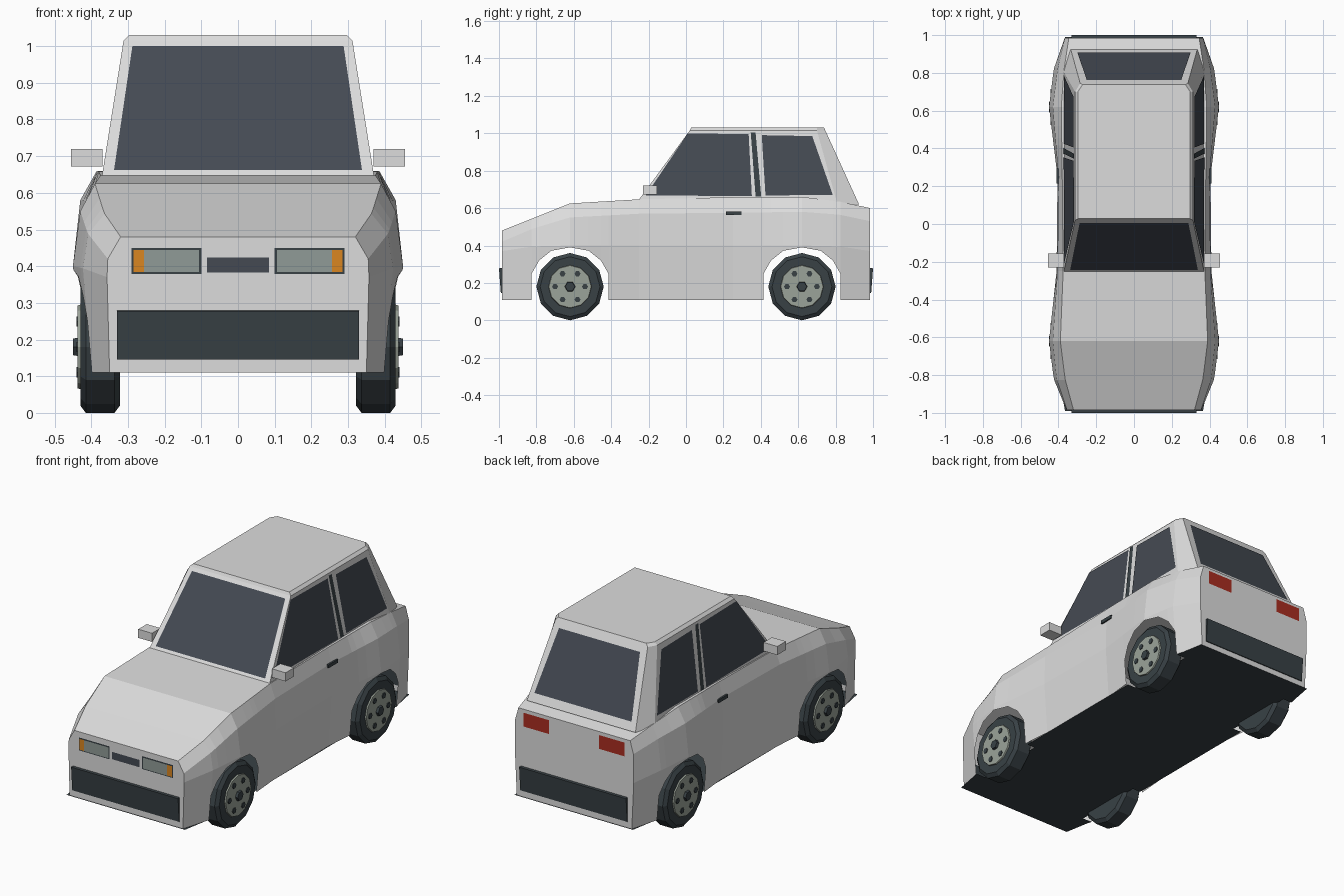
import bpy, bmesh, math
from mathutils import Vector

cube = bpy.data.objects.get("Cube")
if cube:
    bpy.data.objects.remove(cube, do_unlink=True)


def material(name, r, g, b):
    m = bpy.data.materials.new(name)
    m.use_nodes = True
    m.diffuse_color = (r, g, b, 1)
    m.node_tree.nodes["Principled BSDF"].inputs["Base Color"].default_value = (r, g, b, 1)
    return m


PAINT = material("pale_grey_paint", .72, .72, .72)
GLASS = material("dark_glass", .058, .068, .086)
RUBBER = material("black_rubber", .04, .053, .06)
METAL = material("wheel_grey", .33, .37, .32)
LAMP = material("lamp_glass", .28, .33, .31)
AMBER = material("amber", .7, .24, .015)
RED = material("tail_red", .4, .027, .015)


def finish(name, bm, mat, recalc=True):
    """Turn a +x half into an object mirrored across the centre line."""
    if recalc:
        bmesh.ops.remove_doubles(bm, verts=bm.verts[:], dist=1e-5)
        bmesh.ops.recalc_face_normals(bm, faces=bm.faces[:])
    mesh = bpy.data.meshes.new(name)
    bm.to_mesh(mesh)
    bm.free()
    mesh.materials.append(mat)
    ob = bpy.data.objects.new(name, mesh)
    bpy.context.collection.objects.link(ob)
    ob.modifiers.new("mirror", 'MIRROR')
    return ob


def grid(bm, rows, closed=False):
    """Skin neighbouring rows of points with quads."""
    vs = [[bm.verts.new(p) for p in row] for row in rows]
    n = len(rows[0])
    for a, b in zip(vs, vs[1:]):
        for i in range(n if closed else n - 1):
            j = (i + 1) % n
            quad = [a[i], a[j], b[j], b[i]]
            if sum((q.co - a[i].co).length for q in (a[j], b[j], b[i])) and \
                    (a[i].co - b[i].co).length + (a[j].co - b[j].co).length > 1e-4 and \
                    abs(a[-1].co.y - b[-1].co.y) + abs(a[-1].co.x - b[-1].co.x) \
                    + abs(a[-1].co.z - b[-1].co.z) > 1e-5:
                bm.faces.new(quad)
    return vs


def box(name, x, y, z, mat):
    bm = bmesh.new()
    rows = [[(px, py, pz) for px, py in
             ((x[0], y[0]), (x[1], y[0]), (x[1], y[1]), (x[0], y[1]))] for pz in z]
    vs = grid(bm, rows, True)
    for ring in vs:
        bm.faces.new(ring)
    return finish(name, bm, mat)


def lathe(name, profile, sides, y, z, mat):
    """Revolve (x, radius) points about an axle along x."""
    bm = bmesh.new()
    turn = [2 * math.pi * i / sides for i in range(sides)]
    vs = grid(bm, [[(x, y + r * math.cos(t), z + r * math.sin(t)) for t in turn]
                   for x, r in profile], True)
    bm.faces.new(vs[0])
    bm.faces.new(vs[-1])
    return finish(name, bm, mat)


def plate(name, pts, facing, mat):
    """One thin flat panel laid just over a surface."""
    bm = bmesh.new()
    f = bm.faces.new([bm.verts.new(p) for p in pts])
    f.normal_update()
    if f.normal.dot(Vector(facing)) < 0:
        f.normal_flip()
    return finish(name, bm, mat, False)


def lerp(a, b, t):
    return a + (b - a) * t


# Body shell: y, sill x, mid x, mid z, shoulder x, shoulder z, top x, top z
STATIONS = [
    (-.985, .35, .357, .37, .355, .42, .32, .48),
    (-.82, .40, .425, .395, .41, .49, .365, .545),
    (-.62, .42, .45, .40, .43, .55, .39, .625),
    (-.25, .39, .41, .40, .405, .57, .375, .647),
    (.25, .385, .405, .40, .40, .575, .38, .658),
    (.62, .42, .45, .40, .43, .58, .385, .66),
    (.82, .40, .425, .395, .405, .565, .37, .635),
    (.985, .355, .367, .37, .365, .53, .345, .60),
]
SILL = .11
AXLES = (-.62, .62)
ARCH = [(.205, SILL), (.205, .25), (.165, .32), (.10, .372), (0, .39)]


def column(y, low):
    for a, b in zip(STATIONS, STATIONS[1:]):
        if y <= b[0]:
            break
    t = (y - a[0]) / (b[0] - a[0])
    _, sx, mx, mz, hx, hz, tx, tz = [lerp(p, q, t) for p, q in zip(a, b)]
    bx = lerp(sx, mx, (low - SILL) / (mz - SILL))
    return [(bx, y, low), (mx, y, mz), (hx, y, hz), (tx, y, tz), (0, y, tz)]


cuts = [(-.985, SILL), (-.25, SILL), (.25, SILL), (.985, SILL)]
for ay in AXLES:
    cuts += [(ay - d, z) for d, z in ARCH] + [(ay + d, z) for d, z in ARCH[-2::-1]]
front, rear = cuts[0], cuts[3]
first = [c for c in cuts[4:] if c[0] < 0]
second = [c for c in cuts[4:] if c[0] > 0]
cols = [column(*c) for c in [front] + first + cuts[1:3] + second + [rear]]
bm = bmesh.new()
vs = grid(bm, cols)
for end in (vs[0], vs[-1]):
    bm.faces.new(end + [bm.verts.new((0, end[0].co.y, SILL))])
finish("body_shell", bm, PAINT)

# Floor pan, narrower beside the wheels
edge = [(.365, -.99), (.395, -.825), (.34, -.825), (.34, -.415), (.39, -.415)]
rim = edge + [(x, -y) for x, y in reversed(edge)]
plate("floor_pan", [(0, -.99, SILL)] + [(x, y, SILL) for x, y in rim] + [(0, .99, SILL)],
      (0, 0, -1), RUBBER)

# Cabin
Z0, Z1 = .62, 1.015
bm = bmesh.new()
rings = []
for z, xs, xr, yf, ys, yr in ((Z0, .375, .335, -.27, .81, .925),
                              (Z1, .312, .285, .02, .70, .745),
                              (1.03, .297, .272, .028, .70, .738)):
    rings.append([(0, yf, z), (xs, yf, z), (xs, ys, z), (xr, yr, z), (0, yr, z)])
vs = grid(bm, rings)
bm.faces.new(vs[-1])
finish("cabin", bm, PAINT)


# Windows follow the sloping cabin faces
def on_side(y, z):
    return (lerp(.375, .312, (z - Z0) / (Z1 - Z0)) + .004, y, z)


def on_front(x, z):
    return (x, lerp(-.27, .02, (z - Z0) / (Z1 - Z0)) - .004, z)


def on_rear(x, z):
    return (x, lerp(.925, .745, (z - Z0) / (Z1 - Z0)) + .004, z)


side_panels = {
    "front_side_window": ([(-.215, .668), (.01, 1.0), (.335, .995), (.352, .664)], GLASS),
    "door_pillar_strip": ([(.346, 1.005), (.372, 1.005), (.402, .662), (.372, .662)], RUBBER),
    "rear_side_window": ([(.405, .99), (.675, .985), (.785, .67), (.425, .668)], GLASS),
}
for name, (pts, mat) in side_panels.items():
    plate(name, [on_side(*p) for p in pts], (1, 0, 0), mat)
plate("windscreen", [on_front(*p) for p in ((0, .662), (.338, .662), (.288, 1.0), (0, 1.0))],
      (0, -1, 0), GLASS)
plate("rear_window", [on_rear(*p) for p in ((0, .665), (.30, .665), (.25, .985), (0, .985))],
      (0, 1, 0), GLASS)


# Lamps and grille
def end_plate(name, x, z, y, mat):
    plate(name, [(x[0], y, z[0]), (x[1], y, z[0]), (x[1], y, z[1]), (x[0], y, z[1])],
          (0, y, 0), mat)


end_plate("headlamp_frame", (.10, .29), (.378, .45), -.988, RUBBER)
end_plate("headlamp_glass", (.106, .256), (.384, .444), -.991, LAMP)
end_plate("turn_signal", (.256, .285), (.384, .444), -.991, AMBER)
end_plate("grille", (0, .085), (.383, .424), -.988, GLASS)
end_plate("tail_lamp", (.155, .312), (.505, .582), .988, RED)

# Bumpers, leaning in toward the bottom
for name, s in (("front_bumper", -1), ("rear_bumper", 1)):
    bm = bmesh.new()
    rows = [[(x, s * .98, .28), (x, s, .278), (x, s * .99, .145), (x, s * .98, .145)]
            for x in (0, .33)]
    vs = grid(bm, rows, True)
    bm.faces.new(vs[1])
    finish(name, bm, RUBBER)

# Side mirrors and door handles
box("side_mirror", (.37, .455), (-.23, -.155), (.672, .72), PAINT)
box("door_handle", (.39, .409), (.215, .297), (.563, .582), RUBBER)

# Wheels
HUB = .18
for label, y in zip(("front", "rear"), AXLES):
    lathe(label + "_tyre", [(.322, .16), (.337, .18), (.415, .18), (.43, .16), (.43, .11)],
          12, y, HUB, RUBBER)
    lathe(label + "_rim", [(.42, .118), (.437, .113)], 12, y, HUB, METAL)
    lathe(label + "_hub_cap", [(.43, .03), (.45, .026)], 6, y, HUB, RUBBER)
    for i in range(6):
        t = i * math.pi / 3
        lathe(label + "_wheel_bolt", [(.43, .016), (.441, .016)], 6,
              y + .08 * math.cos(t), HUB + .08 * math.sin(t), RUBBER)
